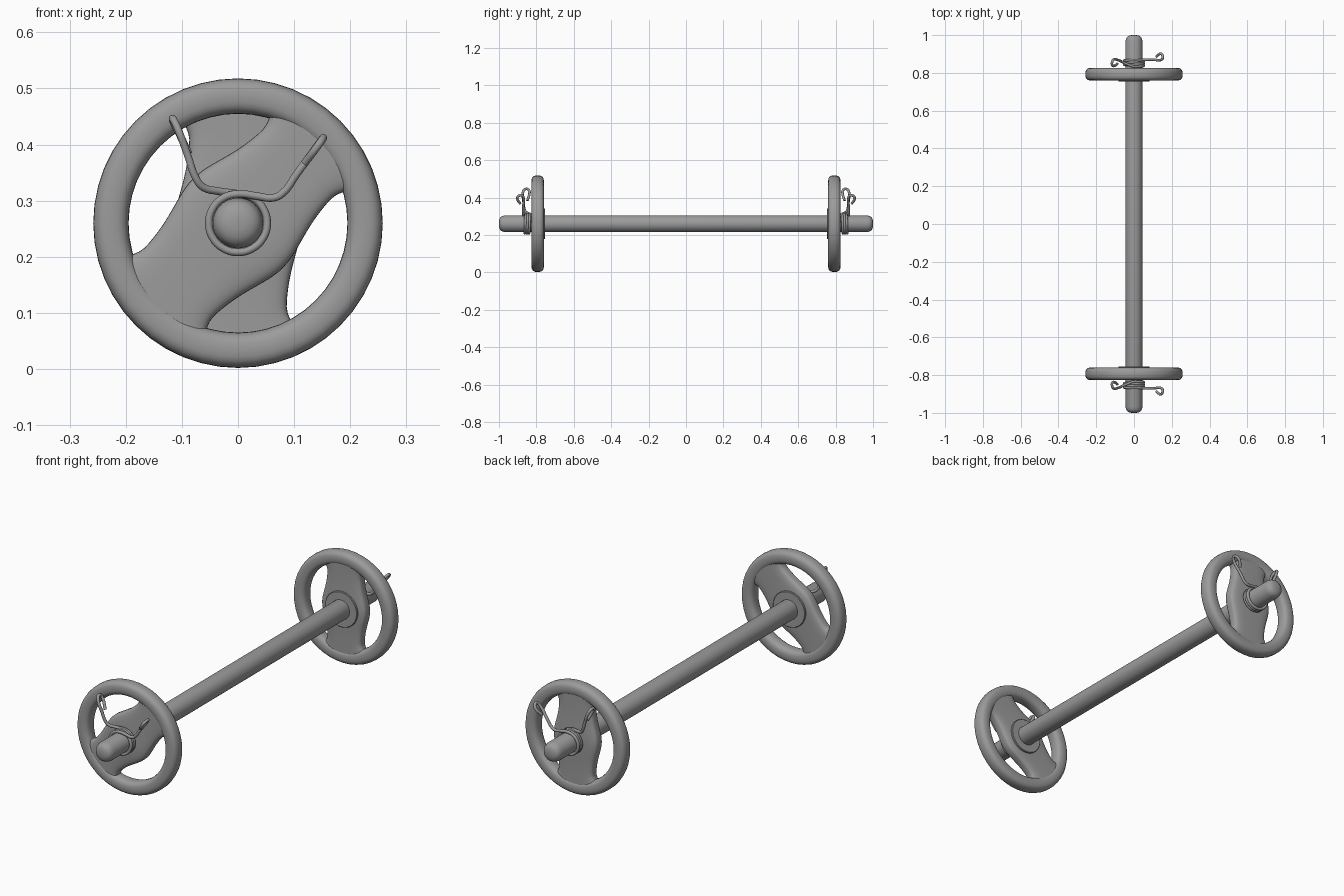
import bpy, bmesh, math
from math import sin, cos, pi, sqrt, exp

if "Cube" in bpy.data.objects:
    bpy.data.objects.remove(bpy.data.objects["Cube"])

ZC = 0.26        # height of the bar axis
PLATE_Y = 0.793  # middle of each plate

iron = bpy.data.materials.new("dark_iron")
iron.diffuse_color = (0.33, 0.33, 0.33, 1)
iron.use_nodes = True
iron.node_tree.nodes["Principled BSDF"].inputs["Base Color"].default_value = iron.diffuse_color


def make(name, verts, faces):
    me = bpy.data.meshes.new(name)
    me.from_pydata(verts, [], faces)
    bm = bmesh.new()
    bm.from_mesh(me)
    bmesh.ops.recalc_face_normals(bm, faces=bm.faces)
    bm.to_mesh(me)
    bm.free()
    me.materials.append(iron)
    ob = bpy.data.objects.new(name, me)
    bpy.context.collection.objects.link(ob)
    bpy.ops.object.select_all(action='DESELECT')
    ob.select_set(True)
    bpy.context.view_layer.objects.active = ob
    bpy.ops.object.shade_smooth_by_angle(angle=math.radians(40))
    return ob


def lathe(name, profile, n, closed):
    """Spin (radius, y) points around the bar axis."""
    verts, faces, m = [], [], len(profile)
    for i in range(n):
        a = 2 * pi * i / n
        verts += [(r * cos(a), y, ZC + r * sin(a)) for r, y in profile]
    for i in range(n):
        j = (i + 1) % n
        for k in range(m if closed else m - 1):
            l = (k + 1) % m
            faces.append((i * m + k, i * m + l, j * m + l, j * m + k))
    if not closed:
        faces.append([i * m for i in range(n)])
        faces.append([i * m + m - 1 for i in range(n)])
    return make(name, verts, faces)


def power(v, e):
    return math.copysign(abs(v) ** e, v)


def web(name, yc, angle):
    """Plate spoke: a flat rounded bar, wider around the hub, flaring into the rim."""
    verts, faces, n, m = [], [], 36, 40
    for i in range(n + 1):
        s = -1 + 2 * i / n
        u0 = s * 0.204
        grow = exp(-(u0 / 0.085) ** 2)
        flare = 0.032 * (max(0, abs(u0) - 0.14) / 0.064) ** 2
        width = 0.085 + 0.028 * grow + flare
        thick = 0.028 + 0.005 * grow
        for k in range(m):
            t = 2 * pi * k / m
            v = width * power(cos(t), 0.5)
            y = yc + thick * power(sin(t), 0.5)
            u = s * sqrt(0.224 ** 2 - v * v)
            verts.append((u * cos(angle) - v * sin(angle), y,
                          ZC + u * sin(angle) + v * cos(angle)))
    for i in range(n):
        for k in range(m):
            l = (k + 1) % m
            faces.append((i * m + k, i * m + l, (i + 1) * m + l, (i + 1) * m + k))
    faces.append(list(range(m)))
    faces.append(list(range(n * m, n * m + m)))
    return make(name, verts, faces)


def clip(name, side):
    """Spring clip: left hooked arm, three turns round the bar, right hooked arm."""
    left = [(-0.088, 0.384, 0.848), (-0.106, 0.422, 0.837), (-0.115, 0.440, 0.840),
            (-0.116, 0.446, 0.857), (-0.108, 0.430, 0.871), (-0.090, 0.382, 0.869),
            (-0.074, 0.338, 0.864), (-0.062, 0.324, 0.858), (-0.035, 0.317, 0.846)]
    right = [(0.035, 0.308, 0.868), (0.062, 0.305, 0.870), (0.078, 0.312, 0.870),
             (0.105, 0.348, 0.870), (0.140, 0.396, 0.868), (0.151, 0.411, 0.876),
             (0.150, 0.409, 0.894), (0.141, 0.396, 0.902), (0.119, 0.367, 0.886)]
    turns, per = 3, 12
    coil = []
    for i in range(turns * per + 1):
        a = pi / 2 - 2 * pi * i / per
        coil.append((0.052 * cos(a), ZC + 0.052 * sin(a),
                     0.834 + 0.034 * i / (turns * per)))
    pts = left + coil + right
    cu = bpy.data.curves.new(name, 'CURVE')
    cu.dimensions = '3D'
    cu.bevel_depth = 0.0068
    cu.bevel_resolution = 3
    cu.resolution_u = 4
    cu.use_fill_caps = True
    cu.materials.append(iron)
    sp = cu.splines.new('BEZIER')
    sp.bezier_points.add(len(pts) - 1)
    for bp, (x, z, y) in zip(sp.bezier_points, pts):
        bp.co = (x, side * y, z)
        bp.handle_left_type = bp.handle_right_type = 'AUTO'
    ob = bpy.data.objects.new(name, cu)
    bpy.context.collection.objects.link(ob)


# long bar with gently domed ends
half = [(0.012, 1.0), (0.026, 0.997), (0.036, 0.991), (0.041, 0.983), (0.045, 0.968)]
lathe("bar", half + [(r, -y) for r, y in reversed(half)], 40, False)

# the two plates with hub collars and spring clips
for label, side, angle in (("front", -1, pi / 4), ("back", 1, pi / 2)):
    yc = side * PLATE_Y
    ring = [(0.2265 + 0.0315 * power(cos(t), 0.75), yc + 0.033 * power(sin(t), 0.75))
            for t in [2 * pi * k / 24 for k in range(24)]]
    lathe(label + "_plate_rim", ring, 48, True)
    web(label + "_plate_web", yc, angle)
    lathe(label + "_hub_collar",
          [(0.04, side * 0.754), (0.080, side * 0.754), (0.082, side * 0.756),
           (0.082, side * 0.79), (0.04, side * 0.79)], 40, True)
    clip(label + "_spring_clip", side)
